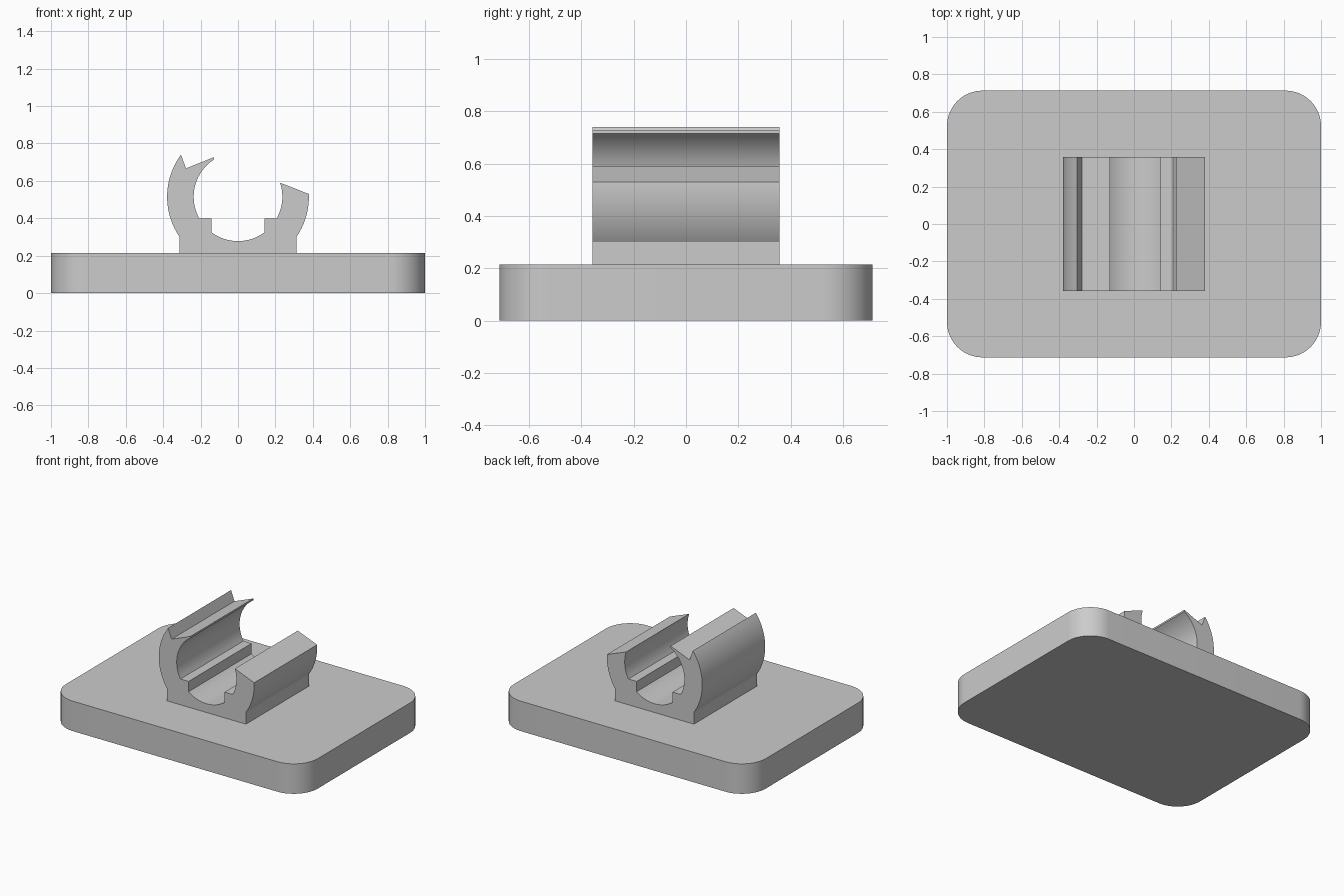
import bpy
import bmesh
from math import cos, sin, pi, radians, atan2, hypot, degrees

cube = bpy.data.objects.get("Cube")
if cube:
    bpy.data.objects.remove(cube, do_unlink=True)

# One grey for everything
GREY = (0.6, 0.6, 0.6, 1.0)
grey = bpy.data.materials.new("light grey")
grey.use_nodes = True
grey.diffuse_color = GREY
grey.node_tree.nodes["Principled BSDF"].inputs["Base Color"].default_value = GREY


def arc(cx, cy, r, start, end, steps):
    """Points on an arc, angles in degrees."""
    angles = [radians(start + (end - start) * i / steps) for i in range(steps + 1)]
    return [(cx + r * cos(a), cy + r * sin(a)) for a in angles]


def extrude(name, outline, place, offset):
    """Extrude a closed 2D outline into a solid object."""
    bm = bmesh.new()
    face = bm.faces.new([bm.verts.new(place(u, v)) for u, v in outline])
    result = bmesh.ops.extrude_face_region(bm, geom=[face], use_keep_orig=True)
    moved = [g for g in result["geom"] if isinstance(g, bmesh.types.BMVert)]
    bmesh.ops.translate(bm, verts=moved, vec=offset)
    bmesh.ops.recalc_face_normals(bm, faces=bm.faces)
    mesh = bpy.data.meshes.new(name)
    bm.to_mesh(mesh)
    bm.free()
    mesh.materials.append(grey)
    obj = bpy.data.objects.new(name, mesh)
    bpy.context.collection.objects.link(obj)
    bpy.ops.object.select_all(action="DESELECT")
    obj.select_set(True)
    bpy.context.view_layer.objects.active = obj
    bpy.ops.object.shade_smooth_by_angle(angle=radians(25))
    return obj


# Rounded base plate
HALF_X, HALF_Y, BASE_TOP, CORNER = 1.0, 0.713, 0.215, 0.19
plate = []
for i, (sx, sy) in enumerate([(1, 1), (-1, 1), (-1, -1), (1, -1)]):
    plate += arc(sx * (HALF_X - CORNER), sy * (HALF_Y - CORNER), CORNER,
                 90 * i, 90 * i + 90, 16)
extrude("base_plate", plate, lambda x, y: (x, y, 0), (0, 0, BASE_TOP))

# Open snap clip, drawn in the xz plane and extruded along y
CENTRE_Z, OUTER, INNER = 0.515, 0.379, 0.237
FOOT_X, STEP_X, STEP_Z, DEPTH = 0.313, 0.143, 0.4, 0.357


def angle_to(x, z):
    return degrees(atan2(z - CENTRE_Z, x)) % 360


def ring(radius, start, end, steps):
    return arc(0, CENTRE_Z, radius, start, end, steps)


foot_z = CENTRE_Z - (OUTER ** 2 - FOOT_X ** 2) ** 0.5
step_outer = (INNER ** 2 - (CENTRE_Z - STEP_Z) ** 2) ** 0.5
step_low = CENTRE_Z - (INNER ** 2 - STEP_X ** 2) ** 0.5

clip = [(-FOOT_X, BASE_TOP), (FOOT_X, BASE_TOP)]
# right jaw: outer curve up, cut lip, inner curve down to the step
clip += ring(OUTER, angle_to(FOOT_X, foot_z) - 360, angle_to(0.376, 0.53), 18)
clip += ring(INNER, angle_to(0.224, 0.59), angle_to(step_outer, STEP_Z) - 360, 20)
clip += [(STEP_X, STEP_Z)]
# curved floor between the two steps
clip += ring(INNER, angle_to(STEP_X, step_low), angle_to(-STEP_X, step_low), 24)
clip += [(-STEP_X, STEP_Z)]
# left jaw: inner curve up, pointed lip with a notch, outer curve down
clip += ring(INNER, angle_to(-step_outer, STEP_Z), angle_to(-0.128, 0.715), 28)
clip += [(-0.128, 0.727), (-0.278, 0.667)]
clip += ring(OUTER, angle_to(-0.305, 0.74), angle_to(-FOOT_X, foot_z), 28)
extrude("snap_clip", clip, lambda x, z: (x, -DEPTH, z), (0, 2 * DEPTH, 0))
